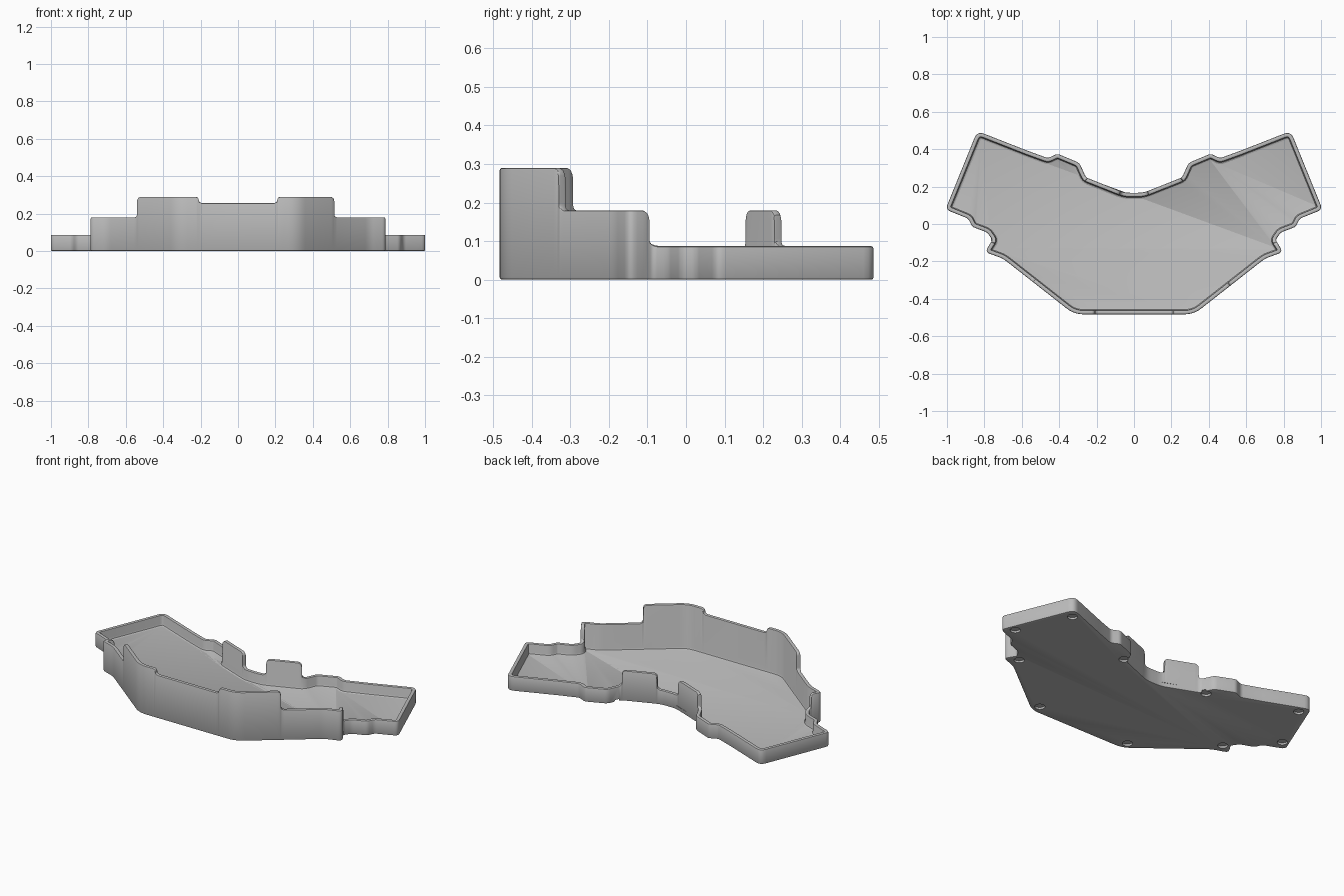
import bpy, bmesh
from math import sin, cos, pi
from mathutils import Vector

cube = bpy.data.objects.get("Cube")
if cube:
    bpy.data.objects.remove(cube)

WALL, FLOOR, EDGE, FILLET = 0.022, 0.025, 0.006, 0.012
LOW, MID, HIGH, DIP = 0.087, 0.18, 0.29, 0.257

# half outline, front centre round to back centre: x, y, corner trim
half = [(0.32, -0.483, 0.05), (0.70, -0.185, 0.025), (0.797, -0.15, 0.028),
        (0.757, -0.085, 0.012), (0.785, -0.045, 0.015), (0.865, -0.015, 0.015),
        (0.885, 0.028, 0.015), (1.008, 0.078, 0.028), (0.838, 0.497, 0.04),
        (0.57, 0.392, 0.01), (0.46, 0.352, 0.015), (0.41, 0.376, 0.015),
        (0.292, 0.327, 0.02), (0.257, 0.249, 0.015), (0.05, 0.167, 0.03)]
corners = half + [(-x, y, t) for x, y, t in reversed(half)]


def rounded_loop(pts, n=5):
    """Replace each corner with a short curve."""
    loop = [Vector((0, pts[0][1]))]
    for i, (x, y, t) in enumerate(pts):
        p = Vector((x, y))
        a = Vector(pts[i - 1][:2]) - p
        b = Vector(pts[(i + 1) % len(pts)][:2]) - p
        a, b = p + a.normalized() * t, p + b.normalized() * t
        for k in range(n + 1):
            u = k / n
            loop.append(a * (1 - u) ** 2 + p * 2 * u * (1 - u) + b * u * u)
    return loop


loop = rounded_loop(corners)
lengths = [0.0]
for i, p in enumerate(loop):
    lengths.append(lengths[-1] + (loop[(i + 1) % len(loop)] - p).length)


def point_at(s):
    for i, p in enumerate(loop):
        if s <= lengths[i + 1]:
            f = (s - lengths[i]) / (lengths[i + 1] - lengths[i])
            return p.lerp(loop[(i + 1) % len(loop)], f)
    return loop[0]


def nearest_length(x, y):
    total = lengths[-1]
    return min((total * k / 4000 for k in range(4000)),
               key=lambda s: (point_at(s) - Vector((x, y))).length)


# rim height changes, in order round the outline
steps = [(0.21, -0.483, HIGH), (0.515, -0.33, MID), (0.762, -0.095, LOW),
         (0.252, 0.245, MID), (0.07, 0.175, LOW), (-0.07, 0.175, MID),
         (-0.252, 0.245, LOW), (-0.762, -0.095, MID), (-0.54, -0.31, HIGH),
         (-0.21, -0.483, DIP)]
keys, level = [(0.0, DIP)], DIP
for x, y, z in steps:
    s = nearest_length(x, y)
    d = 1 if z > level else -1
    r = min(0.02, abs(z - level) / 2)
    arc = [pi / 2 * k / 4 for k in range(5)]
    keys += [(s - 0.0005 - r + r * sin(a), level + d * r * (1 - cos(a))) for a in arc]
    keys += [(s + 0.0005 + r - r * sin(a), z - d * r * (1 - cos(a))) for a in reversed(arc)]
    level = z
keys.append((lengths[-1], DIP))


def rim_height(s):
    for (s0, z0), (s1, z1) in zip(keys, keys[1:]):
        if s0 <= s <= s1:
            return z0 + (z1 - z0) * (s - s0) / max(s1 - s0, 1e-9)
    return DIP


stations = []
for s in sorted(lengths[:-1] + [k[0] for k in keys[1:-1]]):
    if not stations or s - stations[-1] > 0.0002:
        stations.append(s)
path = [point_at(s) for s in stations]
count = len(path)


def inward(i):
    """Mitred inward direction at a path point."""
    a = (path[i] - path[i - 1]).normalized()
    b = (path[(i + 1) % count] - path[i]).normalized()
    n1, n2 = Vector((-a.y, a.x)), Vector((-b.y, b.x))
    return (n1 + n2) / (1 + n1.dot(n2))


# tray: wall section swept round the outline, closed by floor faces
bm = bmesh.new()
rings = []
for i, (s, p) in enumerate(zip(stations, path)):
    n, top = inward(i), rim_height(s)
    section = [(EDGE, 0), (EDGE * 0.3, EDGE * 0.3), (0, EDGE),
               (0, top - EDGE), (EDGE * 0.3, top - EDGE * 0.3), (EDGE, top),
               (WALL - EDGE, top), (WALL - EDGE * 0.3, top - EDGE * 0.3),
               (WALL, top - EDGE), (WALL, FLOOR + FILLET),
               (WALL + FILLET * 0.3, FLOOR + FILLET * 0.3), (WALL + FILLET, FLOOR)]
    rings.append([bm.verts.new((*(p + n * o), z)) for o, z in section])
for i in range(count):
    a, b = rings[i], rings[(i + 1) % count]
    for k in range(len(a) - 1):
        bm.faces.new((a[k], b[k], b[k + 1], a[k + 1]))
bm.faces.new([r[0] for r in reversed(rings)])
bm.faces.new([r[-1] for r in rings])


def new_object(name, bm):
    mesh = bpy.data.meshes.new(name)
    bm.to_mesh(mesh)
    bm.free()
    obj = bpy.data.objects.new(name, mesh)
    bpy.context.collection.objects.link(obj)
    return obj


tray = new_object("case_tray", bm)

# round recesses in the underside
bm = bmesh.new()
for x, y in [(0.80, 0.435), (0.945, 0.125), (0.72, -0.11), (0.31, -0.425), (0.29, 0.262)]:
    for side in (1, -1):
        made = bmesh.ops.create_cone(bm, cap_ends=True, segments=24,
                                     radius1=0.028, radius2=0.028, depth=0.024)
        bmesh.ops.translate(bm, verts=made["verts"], vec=(side * x, y, 0))
cutter = new_object("recess_cutter", bm)
cutter.hide_render = True

grey = bpy.data.materials.new("mid_grey")
grey.use_nodes = True
grey.diffuse_color = (0.5, 0.5, 0.5, 1)
grey.node_tree.nodes["Principled BSDF"].inputs["Base Color"].default_value = (0.5, 0.5, 0.5, 1)
tray.data.materials.append(grey)

bpy.ops.object.select_all(action="DESELECT")
tray.select_set(True)
bpy.context.view_layer.objects.active = tray
cut = tray.modifiers.new("recesses", "BOOLEAN")
cut.operation, cut.solver, cut.object = "DIFFERENCE", "EXACT", cutter
bpy.ops.object.modifier_apply(modifier=cut.name)
bpy.data.objects.remove(cutter)
bpy.ops.object.shade_smooth_by_angle(angle=0.6)
